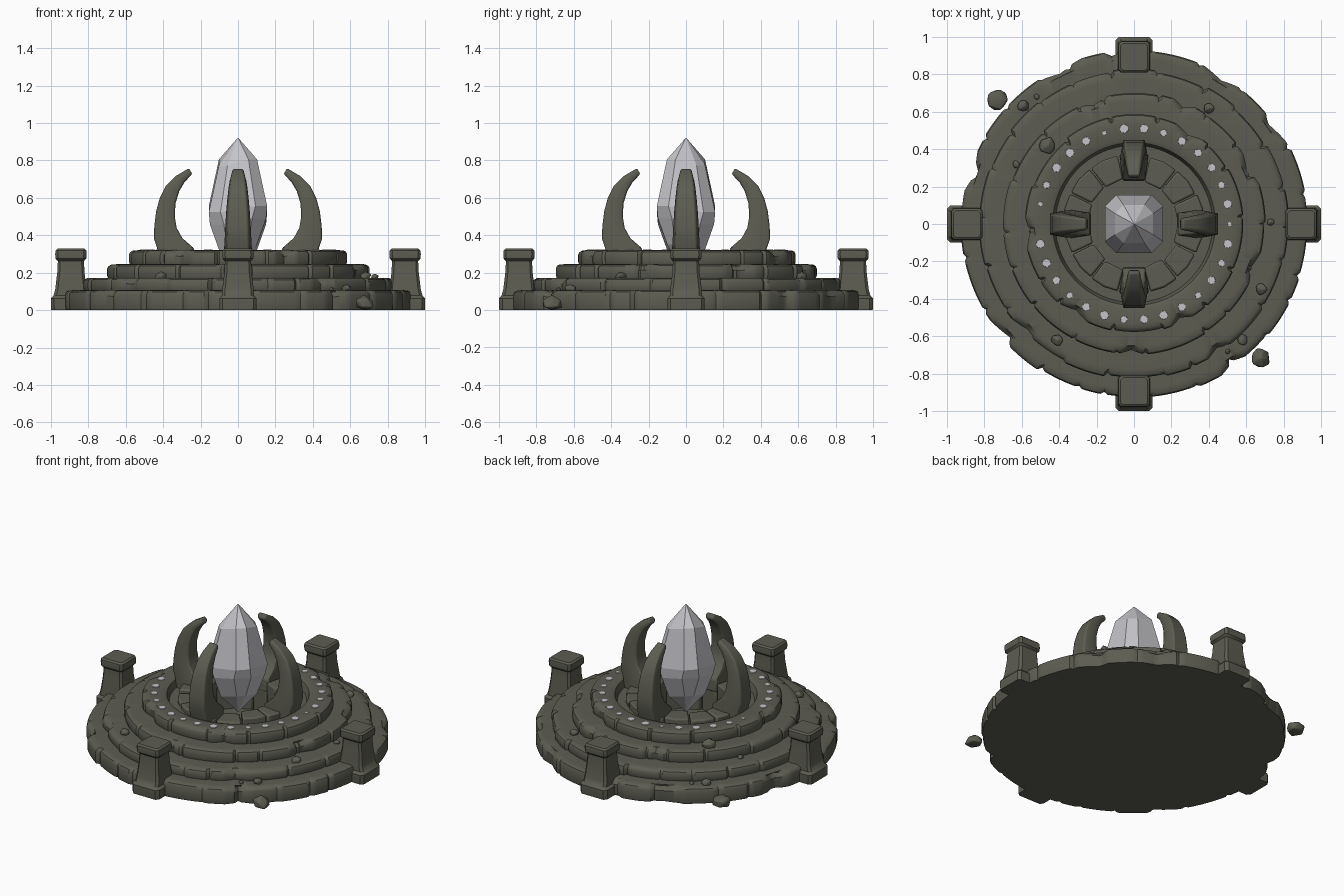
import bpy, bmesh, math, random
from mathutils import Vector, Matrix

if "Cube" in bpy.data.objects:
    bpy.data.objects.remove(bpy.data.objects["Cube"])

random.seed(4)


def material(name, rgb):
    m = bpy.data.materials.new(name)
    m.diffuse_color = (*rgb, 1)
    m.use_nodes = True
    m.node_tree.nodes["Principled BSDF"].inputs["Base Color"].default_value = m.diffuse_color
    return m


stone = material("dark stone", (0.108, 0.108, 0.084))
pale = material("pale crystal", (0.56, 0.56, 0.59))


def finish(name, bm, mat, bevel=0, smooth=35):
    bmesh.ops.recalc_face_normals(bm, faces=bm.faces)
    me = bpy.data.meshes.new(name)
    bm.to_mesh(me)
    bm.free()
    me.materials.append(mat)
    ob = bpy.data.objects.new(name, me)
    bpy.context.collection.objects.link(ob)
    if bevel:
        mod = ob.modifiers.new("bevel", "BEVEL")
        mod.width, mod.segments, mod.limit_method = bevel, 2, "ANGLE"
        mod.angle_limit = math.radians(35)
    if smooth:
        bpy.ops.object.select_all(action="DESELECT")
        ob.select_set(True)
        bpy.context.view_layer.objects.active = ob
        bpy.ops.object.shade_smooth_by_angle(angle=math.radians(smooth))
    return ob


def loft(bm, rings, caps=True):
    """Join equal-length rings of points; a ring of one point is an apex."""
    vs = [[bm.verts.new(p) for p in r] for r in rings]
    for a, b in zip(vs, vs[1:]):
        n = max(len(a), len(b))
        for i in range(n):
            j = (i + 1) % n
            if len(a) == 1:
                bm.faces.new((a[0], b[j], b[i]))
            elif len(b) == 1:
                bm.faces.new((a[i], a[j], b[0]))
            else:
                bm.faces.new((a[i], a[j], b[j], b[i]))
    if caps:
        for r in (vs[0], vs[-1]):
            if len(r) > 2:
                bm.faces.new(r)


# ---- Stepped round base: one lathe, each tier broken into worn blocks
SEG = 288


def block_wear(count):
    """Per-segment radial offset and edge drop for a tier of stone blocks."""
    push, drop = [0.0] * SEG, [0.0] * SEG
    cuts = sorted(int(SEG * (i + random.uniform(-.25, .25)) / count) % SEG for i in range(count))
    for a, b in zip(cuts, cuts[1:] + [cuts[0] + SEG]):
        off, low = random.uniform(-.009, .006), random.uniform(0, .005)
        for s in range(a, b):
            push[s % SEG], drop[s % SEG] = off, low
        push[a % SEG] = off - .012
        drop[a % SEG] = .008
        if random.random() < .3:                 # chipped corner
            at, w = random.randint(a, b), random.randint(3, 6)
            for k in range(-w, w + 1):
                f = 1 - abs(k) / (w + 1)
                push[(at + k) % SEG] -= .028 * f
                drop[(at + k) % SEG] += .022 * f
    return push, drop


profile = [(0.0, 0, None, 0)]
tiers = [(.93, 0, .106, 26), (.825, .106, .172, 22), (.70, .172, .245, 18), (.582, .245, .32, 14)]
for R, z0, z1, n in tiers:
    w = block_wear(n)
    profile += [(R - .004, z0, w, 0), (R, z0 + .012, w, 0), (R, z1 - .022, w, .5),
                (R - .006, z1 - .007, w, 1), (R - .022, z1, w, .4), (R - .05, z1, None, 0)]
profile += [(.455, .32, None, 0), (.435, .312, None, 0), (.42, .268, None, 0),
            (.27, .268, None, 0), (.27, .10, None, 0), (0.0, .10, None, 0)]
bm = bmesh.new()
rings = []
for r, z, w, d in profile:
    if r == 0:
        rings.append([(0, 0, z)])
        continue
    ring = []
    for s in range(SEG):
        t = 2 * math.pi * s / SEG
        rr = r + (w[0][s] if w else 0)
        ring.append((rr * math.cos(t), rr * math.sin(t), z - (w[1][s] * d if w else 0)))
    rings.append(ring)
loft(bm, rings)
finish("stepped_base", bm, stone)

# ---- Ring of wedge stones lining the central pit
N = 14
for i in range(N):
    bm = bmesh.new()
    t0, t1 = 2 * math.pi * (i + .03) / N, 2 * math.pi * (i + .97) / N
    ri, ro = .245 + random.uniform(-.015, .01), .372 + random.uniform(-.008, .008)
    zt = .302 + random.uniform(-.01, .016)
    plan = [(ri, t0), (ro, t0), (ro * 1.01, (t0 + t1) / 2), (ro, t1), (ri, t1)]
    loft(bm, [[(r * math.cos(t), r * math.sin(t), z) for r, t in plan] for z in (.09, zt)])
    finish("pit_stone", bm, stone, .01)

# ---- Four curved claws: (outer x, z, inner x, z, half width)
claw = [(.42, .25, .23, .25, .074), (.432, .33, .235, .33, .074), (.45, .385, .298, .385, .071),
        (.447, .45, .328, .44, .068), (.437, .53, .338, .50, .064), (.418, .60, .334, .57, .058),
        (.385, .665, .314, .635, .051), (.335, .715, .285, .685, .043), (.262, .758, .244, .727, .032)]
# ---- Four corner posts: (half width, z)
post = [(.098, 0), (.10, .015), (.10, .062), (.086, .078), (.084, .11), (.073, .20),
        (.070, .255), (.070, .262), (.082, .275), (.084, .30), (.082, .318), (.072, .328)]
for k in range(4):
    rot = Matrix.Rotation(k * math.pi / 2, 4, "Z")
    bm = bmesh.new()
    loft(bm, [[(xo, -w * .8, zo), (xo, w * .8, zo), ((xo + xi) / 2, w, (zo + zi) / 2),
               (xi, w * .8, zi), (xi, -w * .8, zi), ((xo + xi) / 2, -w, (zo + zi) / 2)]
              for xo, zo, xi, zi, w in claw])
    bmesh.ops.transform(bm, matrix=rot, verts=bm.verts)
    finish("claw", bm, stone, .008, 40)

    bm = bmesh.new()
    rings = []
    for h, z in post:
        c = h * .18                              # chamfered square section
        cx = .90 if z < .1 else .893
        rings.append([(cx + x, y, z) for x, y in
                      ((h, -h + c), (h, h - c), (h - c, h), (-h + c, h),
                       (-h, h - c), (-h, -h + c), (-h + c, -h), (h - c, -h))])
    loft(bm, rings)
    bmesh.ops.transform(bm, matrix=rot, verts=bm.verts)
    finish("edge_post", bm, stone)

# ---- Faceted floating crystal: chamfered square sections
bm = bmesh.new()
rings = [[(0, 0, .19)]]
for h, f, z in ((.10, .6, .33), (.150, .5, .47), (.156, .6, .535), (.102, .55, .785)):
    c = h * f
    rings.append([(x, y, z + (.02 if i % 4 in (0, 3) else -.012)) for i, (x, y) in enumerate(
        ((h, -c), (h, c), (c, h), (-c, h), (-h, c), (-h, -c), (-c, -h), (c, -h)))])
rings.append([(0, 0, .922)])
loft(bm, rings)
finish("crystal", bm, pale, 0, 0)

# ---- Ring of small pale inlays on the top tier (one is missing)
bm = bmesh.new()
for i in range(30):
    if i == 15:
        continue
    t = math.radians(12 * i)
    r = .012 if i in (0, 14, 9) else random.uniform(.017, .025)
    m = Matrix.Translation((.512 * math.cos(t), .512 * math.sin(t), .321)) @ Matrix.Rotation(t, 4, "Z")
    bmesh.ops.create_cone(bm, cap_ends=True, segments=7, radius1=r, radius2=r * .95, depth=.005, matrix=m)
finish("glow_inlays", bm, pale, 0, 0)

# ---- Loose rubble: (x, y, z, size)
rubble = [(-.73, .665, .035, .062), (.675, -.715, .035, .062), (-.59, .63, .115, .036),
          (.58, -.62, .115, .034), (.50, -.68, .11, .016), (-.52, .68, .11, .018),
          (.68, -.35, .18, .036), (-.41, -.62, .18, .036), (-.63, .32, .178, .024),
          (-.46, .42, .255, .05), (.40, .62, .18, .034), (.73, .01, .176, .024)]
for x, y, z, s in rubble:
    bm = bmesh.new()
    bmesh.ops.create_icosphere(bm, subdivisions=1, radius=s)
    for v in bm.verts:
        v.co *= random.uniform(.8, 1.12)
        v.co.z = max(v.co.z * .75, -.034)
        v.co += Vector((x, y, z))
    finish("rubble", bm, stone, s * .12)
